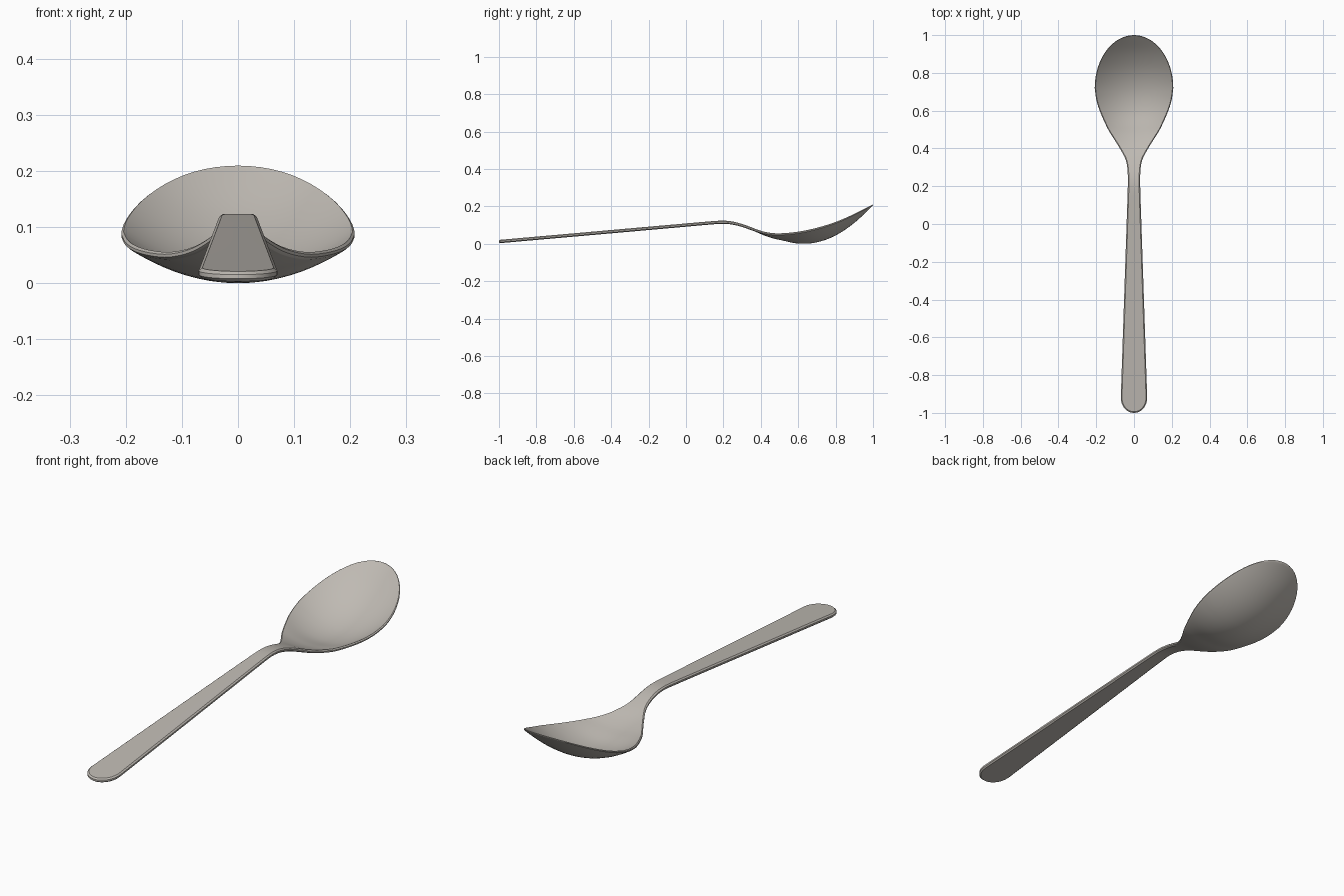
import bpy
import bmesh
import math

cube = bpy.data.objects.get("Cube")
if cube:
    bpy.data.objects.remove(cube, do_unlink=True)


def curve(points):
    """Smooth function through (y, value) points, held constant beyond the ends."""
    n = len(points)
    slopes = []
    for i in range(n):
        a, b = points[max(i - 1, 0)], points[min(i + 1, n - 1)]
        slopes.append((b[1] - a[1]) / (b[0] - a[0]))

    def value(y):
        y = min(max(y, points[0][0]), points[-1][0])
        i = 0
        while i < n - 2 and y > points[i + 1][0]:
            i += 1
        (y0, v0), (y1, v1) = points[i], points[i + 1]
        h = y1 - y0
        t = (y - y0) / h
        s = t * t * (3 - 2 * t)
        return (v0 + (v1 - v0) * s + h * slopes[i] * t * (1 - t) ** 2
                - h * slopes[i + 1] * t * t * (1 - t))
    return value


# Shape along the length: half width, upper edge height, bowl depth, metal thickness
half_width = curve([(-0.92, 0.07), (-0.35, 0.051), (0.1, 0.036), (0.2, 0.033),
                    (0.28, 0.034), (0.34, 0.044), (0.4, 0.075), (0.45, 0.106),
                    (0.5, 0.137), (0.6, 0.182), (0.66, 0.2), (0.72, 0.208)])
edge_height = curve([(-1, 0.021), (-0.5, 0.065), (0, 0.109), (0.14, 0.121),
                     (0.2, 0.124), (0.25, 0.119), (0.3, 0.106), (0.4, 0.07),
                     (0.45, 0.059), (0.5, 0.056), (0.6, 0.065), (0.7, 0.086),
                     (0.8, 0.117), (0.9, 0.16), (1, 0.211)])
bowl_depth = curve([(-1, 0), (0.3, 0), (0.38, 0.001), (0.5, 0.022), (0.6, 0.051),
                    (0.7, 0.066), (0.8, 0.062), (0.9, 0.04), (1, 0)])
thickness = curve([(-1, 0.018), (0.2, 0.017), (0.5, 0.013), (0.7, 0.012), (1, 0.006)])

# Outline: rounded handle end, straight handle and neck, elliptical bowl end
CAP, COLS = 16, 24
HANDLE_Y, BOWL_Y = -0.92, 0.72
outline = []
for i in range(CAP):
    a = math.pi / 2 * i / CAP
    outline.append((half_width(HANDLE_Y) * math.sin(a), HANDLE_Y - 0.08 * math.cos(a)))
for i in range(14):
    y = HANDLE_Y + (0.14 - HANDLE_Y) * i / 14
    outline.append((half_width(y), y))
for i in range(30):
    y = 0.14 + (BOWL_Y - 0.14) * i / 30
    outline.append((half_width(y), y))
for i in range(CAP + 1):
    a = math.pi / 2 * i / CAP
    outline.append((half_width(BOWL_Y) * math.cos(a), BOWL_Y + 0.28 * math.sin(a)))
outline[-1] = (0.0, 1.0)


def ring(i):
    """Closed cross-section: dished top, rounded edges, dished underside."""
    w, y = outline[i]
    if i == 0:
        nx, ny = 0.0, -1.0
    elif i == len(outline) - 1:
        nx, ny = 0.0, 1.0
    else:
        dx = outline[i + 1][0] - outline[i - 1][0]
        dy = outline[i + 1][1] - outline[i - 1][1]
        length = math.hypot(dx, dy)
        nx, ny = dy / length, -dx / length
    t = thickness(y)
    inset = 0.35 * t
    wi, yi = max(w - inset * nx, 0.0), y - inset * ny
    z, ze, depth = edge_height(yi), edge_height(y), bowl_depth(yi)
    us = [-math.cos(math.pi * k / COLS) for k in range(COLS + 1)]
    top = [(wi * u, yi, z - depth * (1 - u * u)) for u in us]
    under = [(x, v, h - t) for x, v, h in reversed(top)]
    right = [(w, y, ze - t * f) for f in (0.3, 0.7)]
    left = [(-w, y, ze - t * f) for f in (0.7, 0.3)]
    return top + right + under + left


# Spoon body lofted through the cross-sections
bm = bmesh.new()
rings = [[bm.verts.new(p) for p in ring(i)] for i in range(len(outline))]
for a, b in zip(rings, rings[1:]):
    for k in range(len(a)):
        m = (k + 1) % len(a)
        bm.faces.new((a[k], a[m], b[m], b[k]))
# Close the two ends where the sections shrink to a line
bm.faces.new(rings[0])
bm.faces.new(rings[-1])
bmesh.ops.remove_doubles(bm, verts=bm.verts, dist=0.00005)
bmesh.ops.dissolve_degenerate(bm, dist=0.00002, edges=bm.edges)
bmesh.ops.recalc_face_normals(bm, faces=bm.faces)
# Rest the lowest point on the ground
lowest = min(v.co.z for v in bm.verts)
for v in bm.verts:
    v.co.z -= lowest
mesh = bpy.data.meshes.new("spoon")
bm.to_mesh(mesh)
bm.free()

# Warm grey steel
steel = bpy.data.materials.new("warm_grey_steel")
steel.use_nodes = True
colour = (0.52, 0.49, 0.45, 1.0)
steel.diffuse_color = colour
steel.node_tree.nodes["Principled BSDF"].inputs["Base Color"].default_value = colour
mesh.materials.append(steel)

spoon = bpy.data.objects.new("spoon", mesh)
bpy.context.collection.objects.link(spoon)
bpy.ops.object.select_all(action="DESELECT")
spoon.select_set(True)
bpy.context.view_layer.objects.active = spoon
bpy.ops.object.shade_smooth_by_angle(angle=math.radians(38))
